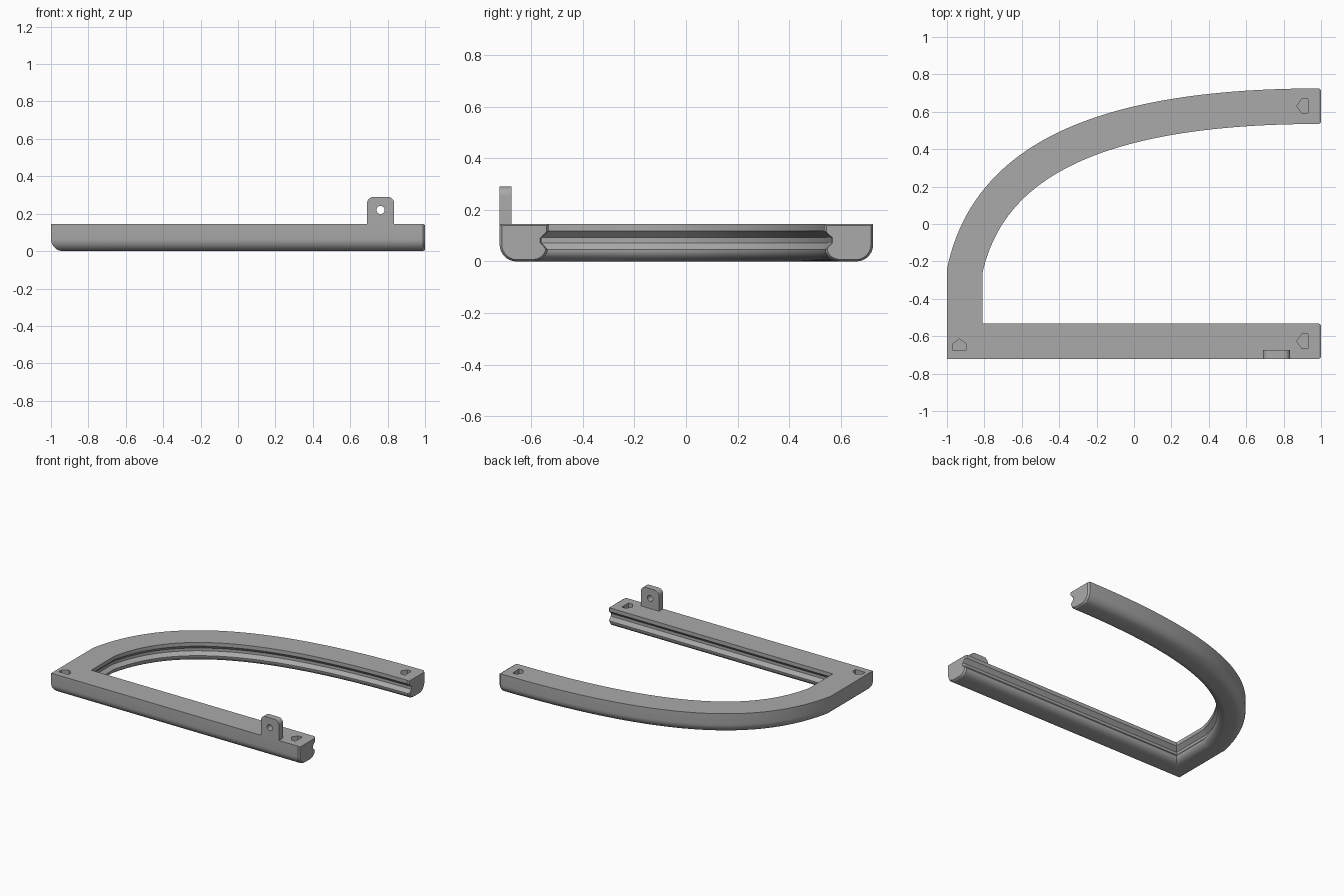
import bpy, bmesh, math
from mathutils import Vector
from mathutils.geometry import interpolate_bezier

if "Cube" in bpy.data.objects:
    bpy.data.objects.remove(bpy.data.objects["Cube"])

grey = bpy.data.materials.new("warm_grey")
grey.diffuse_color = (0.40, 0.40, 0.40, 1)
grey.use_nodes = True
grey.node_tree.nodes["Principled BSDF"].inputs["Base Color"].default_value = grey.diffuse_color


def make(name, bm):
    bmesh.ops.recalc_face_normals(bm, faces=bm.faces)
    me = bpy.data.meshes.new(name)
    bm.to_mesh(me)
    bm.free()
    ob = bpy.data.objects.new(name, me)
    bpy.context.collection.objects.link(ob)
    me.materials.append(grey)
    return ob


def prism(name, pts, offset):
    """Extrude a closed outline of 3D points by an offset vector."""
    bm = bmesh.new()
    f = bm.faces.new([bm.verts.new(p) for p in pts])
    ext = bmesh.ops.extrude_face_region(bm, geom=[f])
    verts = [g for g in ext["geom"] if isinstance(g, bmesh.types.BMVert)]
    bmesh.ops.translate(bm, verts=verts, vec=offset)
    return make(name, bm)


def arc(cx, cz, rx, rz, a0, a1, n=8):
    return [(cx + rx * math.cos(math.radians(a0 + (a1 - a0) * i / n)),
             cz + rz * math.sin(math.radians(a0 + (a1 - a0) * i / n))) for i in range(n + 1)]


def cut(target, cutter):
    cutter.hide_render = True
    cutter.hide_viewport = True
    m = target.modifiers.new("cut", "BOOLEAN")
    m.object, m.operation, m.solver = cutter, "DIFFERENCE", "EXACT"


def smooth(ob):
    bpy.ops.object.select_all(action="DESELECT")
    ob.select_set(True)
    bpy.context.view_layer.objects.active = ob
    bpy.ops.object.shade_smooth_by_angle(angle=math.radians(25))


# Rail cross-section: distance inward from the outer edge, height
H = 0.145
section = ([(0, H)] + arc(0.065, 0.065, 0.065, 0.065, 180, 270)
           + arc(0.125, 0.047, 0.061, 0.047, 270, 360)
           + [(0.163, 0.072), (0.163, 0.092), (0.19, 0.118), (0.19, H)])
mid = Vector((0.095, 0.075))

# Outer edge path: straight front arm, mitred corner, curved back arm
curve = interpolate_bezier(Vector((-1, -0.24)), Vector((-0.85, 0.48)),
                           Vector((-0.1, 0.725)), Vector((1, 0.725)), 48)
path = [Vector(p) for p in ((1, -0.722), (0.988, -0.722), (-1, -0.722))]
path += [Vector(p[:2]) for p in curve[:-1]] + [Vector((0.988, 0.725)), Vector((1, 0.725))]

bm = bmesh.new()
rings = []
for i, p in enumerate(path):
    d0 = (p - path[i - 1]).normalized() if i else (path[1] - p).normalized()
    d1 = (path[i + 1] - p).normalized() if i < len(path) - 1 else d0
    n0, n1 = Vector((d0.y, -d0.x)), Vector((d1.y, -d1.x))
    mitre = (n0 + n1) / (1 + n0.dot(n1))
    end = i in (0, len(path) - 1)
    ring = []
    for s in section:
        # Ends are slightly pulled in for a softened edge
        u, z = mid + (Vector(s) - mid) * 0.91 if end else s
        q = p + mitre * u
        ring.append(bm.verts.new((q.x, q.y, z)))
    rings.append(ring)
for a, b in zip(rings, rings[1:]):
    for k in range(len(section)):
        j = (k + 1) % len(section)
        bm.faces.new((a[k], a[j], b[j], b[k]))
bm.faces.new(rings[0])
bm.faces.new(rings[-1])
rail = make("frame_rail", bm)

# Five-sided sockets in the top face
house = [(0.03, -0.038), (0.03, 0.038), (-0.003, 0.038), (-0.03, 0), (-0.003, -0.038)]
for n, (x, y, turn) in enumerate(((0.90, -0.627, 0), (0.90, 0.631, 0), (-0.933, -0.645, -90))):
    c, s = math.cos(math.radians(turn)), math.sin(math.radians(turn))
    pts = [(x + a * c - b * s, y + a * s + b * c, H - 0.05) for a, b in house]
    cut(rail, prism(f"socket_cutter_{n}", pts, (0, 0, 0.1)))
smooth(rail)

# Upright mounting tab with rounded top corners and a hole
outline = ([(0.69, H - 0.005), (0.835, H - 0.005)] + arc(0.80, 0.255, 0.035, 0.035, 0, 90)
           + arc(0.725, 0.255, 0.035, 0.035, 90, 180))
tab = prism("mounting_tab", [(x, -0.722, z) for x, z in outline], (0, 0.047, 0))
hole = arc(0.762, 0.22, 0.022, 0.022, 0, 360, 24)[:-1]
cut(tab, prism("tab_hole_cutter", [(x, -0.8, z) for x, z in hole], (0, 0.2, 0)))
smooth(tab)
